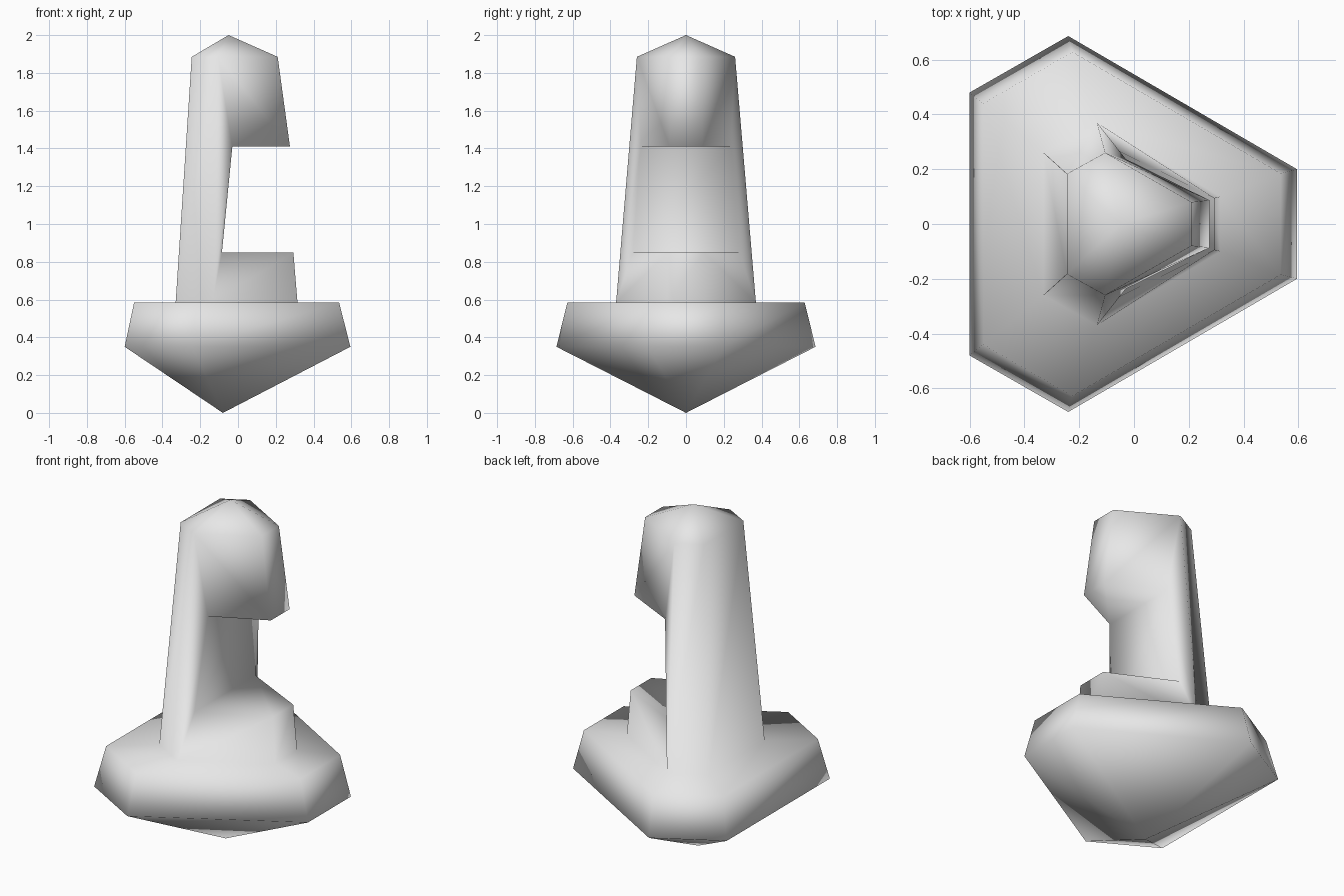
import bpy
import bmesh

default_cube = bpy.data.objects.get("Cube")
if default_cube:
    bpy.data.objects.remove(default_cube, do_unlink=True)

grey = bpy.data.materials.new("plain_grey")
grey.use_nodes = True
grey.diffuse_color = (0.8, 0.8, 0.8, 1)
grey.node_tree.nodes["Principled BSDF"].inputs["Base Color"].default_value = grey.diffuse_color

bm = bmesh.new()


def pair(x, y, z):
    """Two mirrored vertices, -y first."""
    return [bm.verts.new((x, s * y, z)) for s in (-1, 1)]


def hexagon(z, back, middle, front):
    """Six-sided ring, counter-clockwise, from three (x, y) corners."""
    b, m, f = (pair(x, y, z) for x, y in (back, middle, front))
    return [b[0], m[0], f[0], f[1], m[1], b[1]]


def bridge(low, high, sides=range(6)):
    for i in sides:
        j = (i + 1) % 6
        bm.faces.new((low[i], low[j], high[j], high[i]))


def cap(ring, x, z):
    tip = bm.verts.new((x, 0, z))
    for i in range(6):
        bm.faces.new((ring[i], ring[(i + 1) % 6], tip))


# Pointed base with a flat deck
rim = hexagon(0.35, (-0.6, 0.48), (-0.24, 0.686), (0.595, 0.2))
deck = hexagon(0.585, (-0.55, 0.44), (-0.225, 0.628), (0.535, 0.185))
cap(rim, -0.08, 0)
bridge(rim, deck)

# Tapered tower rising out of the deck, closed by a low point
foot = hexagon(0.585, (-0.33, 0.26), (-0.135, 0.37), (0.315, 0.1))
top = hexagon(1.885, (-0.245, 0.183), (-0.105, 0.26), (0.21, 0.08))
bridge(deck, foot)
bridge(foot, top, (0, 4, 5))
cap(top, -0.05, 2)

# Notch cut into the front half of the tower
ledge_in = pair(-0.085, 0.282, 0.85)
ledge_out = pair(0.293, 0.095, 0.85)
head_in = pair(-0.03, 0.237, 1.41)
head_out = pair(0.275, 0.087, 1.41)
for s, (m, f) in enumerate(((1, 2), (4, 3))):
    bm.faces.new((foot[m], foot[f], ledge_out[s], ledge_in[s]))
    bm.faces.new((foot[m], ledge_in[s], head_in[s], top[m]))
    bm.faces.new((top[m], head_in[s], head_out[s], top[f]))

# Front strip: lower step, ledge, recessed wall, overhang, head
strip = [foot[2:4], ledge_out, ledge_in, head_in, head_out, top[2:4]]
for low, high in zip(strip, strip[1:]):
    bm.faces.new((low[0], low[1], high[1], high[0]))

bmesh.ops.recalc_face_normals(bm, faces=bm.faces)
for face in bm.faces:
    face.smooth = True

mesh = bpy.data.meshes.new("notched_tower")
bm.to_mesh(mesh)
bm.free()
mesh.materials.append(grey)
tower = bpy.data.objects.new("notched_tower", mesh)
bpy.context.collection.objects.link(tower)
